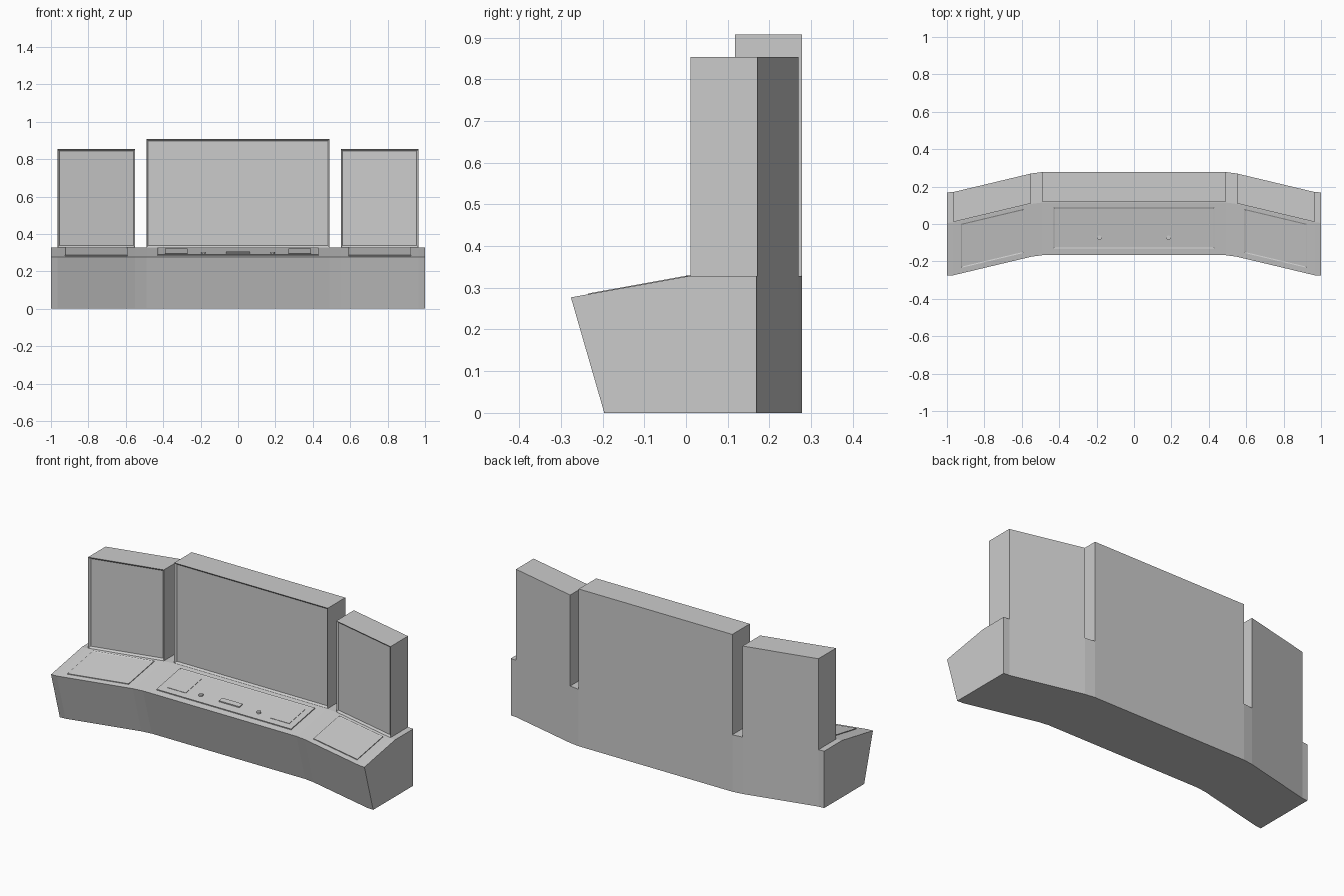
import bpy, bmesh

if "Cube" in bpy.data.objects:
    bpy.data.objects.remove(bpy.data.objects["Cube"])

# Plan curve of the desk: half-width station -> shift in y
STATIONS = [(0.0, 0.0), (0.49, 0.0), (0.55, -0.008), (0.965, -0.107), (1.0, -0.109)]
TOP = 0.328


def shift(x):
    x = abs(x)
    for (x0, s0), (x1, s1) in zip(STATIONS, STATIONS[1:]):
        if x <= x1:
            return s0 + (s1 - s0) * (x - x0) / (x1 - x0)
    return STATIONS[-1][1]


def slope(d):
    # height of the sloping desk surface
    return 0.277 + (d + 0.167) / 0.282 * (TOP - 0.277)


def finish(bm, name):
    for v in bm.verts:
        v.co.y += shift(v.co.x)
    bmesh.ops.recalc_face_normals(bm, faces=bm.faces)
    mesh = bpy.data.meshes.new(name)
    bm.to_mesh(mesh)
    bm.free()
    ob = bpy.data.objects.new(name, mesh)
    bpy.context.collection.objects.link(ob)
    return ob


def box(bm, x0, x1, y0, y1, z0, z1):
    bmesh.ops.create_cube(bm, size=1)
    for v in bm.verts:
        v.co.x = x0 if v.co.x < 0 else x1
        v.co.y = y0 if v.co.y < 0 else y1
        v.co.z = z0 if v.co.z < 0 else z1
    bm.normal_update()


def recess(bm, axis, sign, rim, depth):
    # inset one face and push it into the body
    face = max(bm.faces, key=lambda f: f.normal[axis] * sign)
    bmesh.ops.inset_region(bm, faces=[face], thickness=rim)
    bm.normal_update()
    for v in face.verts:
        v.co[axis] -= sign * depth


def screen(name, x0, x1, height):
    bm = bmesh.new()
    box(bm, x0, x1, 0.118, 0.278, TOP, height)
    recess(bm, 1, -1, 0.014, 0.01)
    finish(bm, name)


def panel(name, x0, x1, d0, d1, raise_by, base=0.0, rim=0.0, depth=0.0):
    # flat plate that follows the slope of the desk
    bm = bmesh.new()
    box(bm, x0, x1, d0, d1, base - 0.006, base + raise_by)
    if rim:
        recess(bm, 2, 1, rim, depth)
    for v in bm.verts:
        v.co.z += slope(v.co.y)
    finish(bm, name)


# Desk body: side profile carried along the plan curve
profile = [(-0.087, 0), (-0.167, 0.277), (0.115, TOP), (0.278, TOP), (0.278, 0)]
xs = [-s[0] for s in reversed(STATIONS[1:])] + [s[0] for s in STATIONS[1:]]
bm = bmesh.new()
rings = [[bm.verts.new((x, y, z)) for y, z in profile] for x in xs]
for a, b in zip(rings, rings[1:]):
    for i in range(len(profile)):
        j = (i + 1) % len(profile)
        bm.faces.new((a[i], a[j], b[j], b[i]))
bm.faces.new(rings[0])
bm.faces.new(rings[-1])
finish(bm, "desk_body")

# Screens
screen("center_screen", -0.49, 0.49, 0.907)
screen("left_screen", -0.965, -0.55, 0.853)
screen("right_screen", 0.55, 0.965, 0.853)

# Control panels with a thin rim
panel("center_panel", -0.43, 0.43, -0.13, 0.088, 0.005, rim=0.008, depth=0.003)
for side, s in (("left", -1), ("right", 1)):
    a, b = sorted((s * 0.59, s * 0.925))
    panel(side + "_panel", a, b, -0.137, 0.098, 0.004, rim=0.008, depth=0.003)
    # touch pads on the centre panel
    a, b = sorted((s * 0.27, s * 0.39))
    panel(side + "_touch_pad", a, b, -0.09, 0.053, 0.002, base=0.002)
    # knobs
    bm = bmesh.new()
    bmesh.ops.create_cone(bm, cap_ends=True, segments=16,
                          radius1=0.012, radius2=0.012, depth=0.018)
    bmesh.ops.translate(bm, verts=bm.verts, vec=(s * 0.185, -0.073, slope(-0.073) + 0.001))
    knob = finish(bm, side + "_knob")

# Slot bar in the middle
panel("center_slot", -0.065, 0.065, -0.08, -0.05, 0.006, base=0.002)
